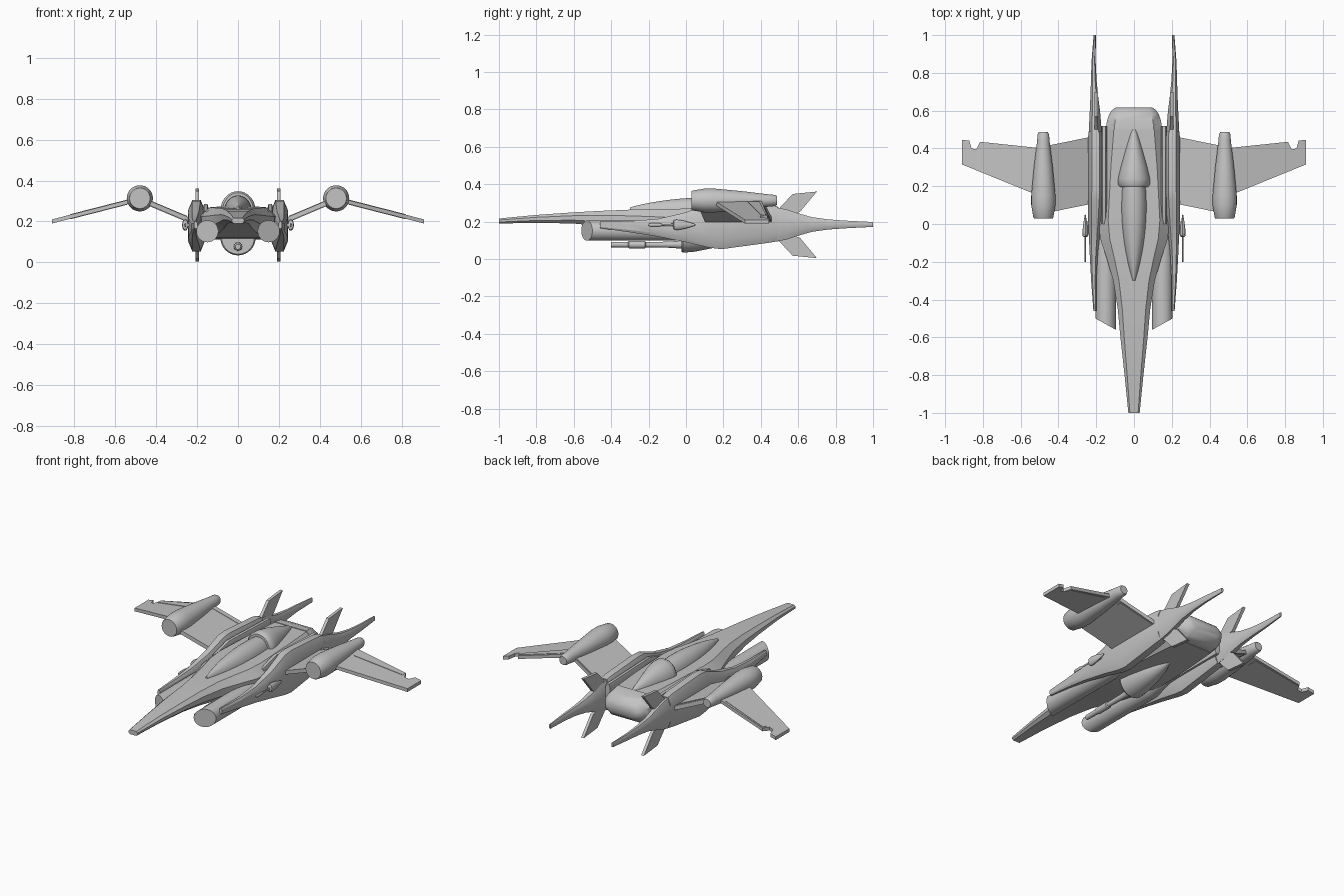
import bpy, bmesh, math

cube = bpy.data.objects.get("Cube")
if cube:
    bpy.data.objects.remove(cube)

grey = bpy.data.materials.new("hull_grey")
grey.use_nodes = True
colour = (0.55, 0.55, 0.55, 1)
grey.diffuse_color = colour
grey.node_tree.nodes["Principled BSDF"].inputs["Base Color"].default_value = colour


def loft(name, rings, mirror=False, angle=30):
    """Skin a list of closed rings, cap the ends and optionally mirror across x."""
    bm = bmesh.new()
    loops = [[bm.verts.new(p) for p in ring] for ring in rings]
    for a, b in zip(loops, loops[1:]):
        for i in range(len(a)):
            j = (i + 1) % len(a)
            bm.faces.new((a[i], a[j], b[j], b[i]))
    bm.faces.new(loops[0])
    bm.faces.new(loops[-1])
    bmesh.ops.recalc_face_normals(bm, faces=bm.faces)
    mesh = bpy.data.meshes.new(name)
    bm.to_mesh(mesh)
    bm.free()
    mesh.materials.append(grey)
    obj = bpy.data.objects.new(name, mesh)
    bpy.context.collection.objects.link(obj)
    if mirror:
        obj.modifiers.new("Mirror", "MIRROR")
    bpy.ops.object.select_all(action="DESELECT")
    obj.select_set(True)
    bpy.context.view_layer.objects.active = obj
    bpy.ops.object.shade_smooth_by_angle(angle=math.radians(angle))
    return obj


def lathe(name, x, z, profile, mirror=False, squash=1, slant=0, n=32):
    """Round body along y from (y, radius) pairs; slant skews the first ring."""
    rings = []
    for k, (y, r) in enumerate(profile):
        ring = []
        for i in range(n):
            a = math.tau * i / n
            dx = r * squash * math.cos(a)
            ring.append((x + dx, y + (slant * dx if k == 0 else 0), z + r * math.sin(a)))
        rings.append(ring)
    return loft(name, rings, mirror)


def chamfered(x, y, w, bottom, top, flat, cut):
    """Eight-sided section at station y."""
    c = cut * (top - bottom)
    f = w * flat
    return [(x + f, y, top), (x + w, y, top - c), (x + w, y, bottom + c), (x + f, y, bottom),
            (x - f, y, bottom), (x - w, y, bottom + c), (x - w, y, top - c), (x - f, y, top)]


def slab(name, outline, normal_axis, thickness):
    """Plate from an outline of 3D points, thickened both ways along an axis."""
    rings = []
    for s in (-1, 1):
        rings.append([tuple(v + s * thickness / 2 * (k == normal_axis)
                            for k, v in enumerate(p)) for p in outline])
    return loft(name, rings, True)


# Fuselage: y, half width, bottom, top
hull = [(-1, .03, .19, .217), (-.8, .05, .194, .236), (-.6, .072, .19, .25),
        (-.45, .086, .175, .258), (-.3, .11, .155, .264), (-.18, .145, .135, .266),
        (-.08, .178, .12, .268), (.02, .19, .115, .27), (.3, .17, .112, .27),
        (.53, .145, .112, .268)]
loft("fuselage", [chamfered(0, y, w, b, t, .72, .3) for y, w, b, t in hull])

# Rounded stern
stern = [(.5, .15, .112, .272), (.545, .143, .116, .268), (.58, .132, .13, .255),
         (.605, .115, .15, .235), (.617, .095, .17, .213)]
loft("stern", [chamfered(0, y, w, b, t, .7, .3) for y, w, b, t in stern], angle=40)


# Canopy glass and the teardrop fairing behind it
def dome(name, stations, base):
    rings = []
    for y, w, h in stations:
        rings.append([(w * math.cos(math.tau * i / 32), y,
                       base + h * math.sin(math.tau * i / 32)) for i in range(32)])
    loft(name, rings, angle=50)


glass = []
for i in range(13):
    t = i / 12
    bulge = math.sin(math.pi * (.02 + .66 * t)) ** .8
    glass.append((-.3 + .54 * t, .068 * bulge, .02 + .058 * bulge))
dome("canopy", glass, .25)
dome("canopy_fairing", [(.195, .075, .088), (.21, .086, .096), (.24, .086, .096),
                        (.3, .072, .086), (.4, .044, .058), (.48, .02, .032),
                        (.515, .004, .012)], .252)

# Side booms: y, centre x, half width, bottom, top
boom = [(-.46, .207, .008, .165, .2), (-.3, .213, .014, .143, .203),
        (-.15, .213, .022, .12, .215), (0, .208, .034, .09, .25),
        (.13, .204, .04, .06, .3), (.19, .203, .041, .053, .305),
        (.45, .203, .041, .088, .288), (.49, .203, .037, .095, .28)]
loft("side_boom", [chamfered(x, y, w, b, t, .5, .2) for y, x, w, b, t in boom], True)
loft("boom_inner_rail", [chamfered(.158, y, .014, .13, t, .6, .12)
                         for y, t in ((.0, .25), (.13, .285), (.52, .272))], True)

# Tail spikes: y, centre x, half width, half height
spike = [(.49, .205, .034, .09), (.54, .206, .031, .08), (.6, .207, .027, .06),
         (.67, .21, .021, .04), (.76, .213, .015, .027), (.86, .214, .011, .02),
         (1, .208, .006, .013)]
loft("tail_spike", [chamfered(x, y, w, .185 - h, .185 + h, .5, .25)
                    for y, x, w, h in spike], True)

# Upper and lower tail fins
for name, sign in (("upper_fin", 1), ("lower_fin", -1)):
    side = [(.45, .07), (.5, .09), (.57, .165), (.7, .178), (.61, .07), (.56, .05)]
    slab(name, [(.2, y, .183 + sign * h) for y, h in side], 0, .018)

# Intake tubes with raked mouths
lathe("intake_tube", .15, .152, [(-.53, .054), (-.3, .054), (-.02, .054), (.1, .03)],
      True, slant=.55)

# Gull wings, height following the span
def wing(name, outline, thickness):
    def height(x):
        return .2 + (x - .22) * .42 if x < .48 else .31 - (x - .48) * .256
    return slab(name, [(x, y, height(x)) for x, y in outline], 2, thickness)


wing("inner_wing", [(.21, .11), (.48, .055), (.48, .41), (.21, .465)], .024)
wing("outer_wing", [(.48, .14), (.91, .315), (.91, .445), (.872, .442), (.86, .4),
                    (.835, .395), (.815, .435), (.48, .4)], .02)
wing("wing_flap", [(.54, .33), (.82, .402), (.813, .428), (.54, .393)], .025)
wing("inner_flap", [(.25, .425), (.44, .385), (.44, .412), (.25, .45)], .03)

# Wing engines
lathe("wing_engine", .48, .313, [(.03, .05), (.035, .053), (.1, .064), (.15, .064),
                                (.3, .05), (.44, .033), (.475, .03), (.487, .024)], True)

# Belly turret and gun
lathe("belly_turret", 0, .12, [(-.025, .08), (-.015, .086), (.05, .08), (.15, .06),
                              (.24, .035), (.31, .005)])
lathe("belly_gun", 0, .077, [(-.4, .014), (-.31, .015), (-.305, .02), (-.22, .02),
                            (-.215, .014), (-.1, .016), (-.01, .022)], n=16)

# Side guns on the booms
lathe("side_gun", .258, .183, [(-.2, .005), (-.19, .009), (-.14, .009), (-.13, .005),
                              (-.07, .006), (-.065, .024), (-.05, .028), (-.01, .022),
                              (.05, .004)], True, squash=.55, n=16)
slab("side_gun_mount", [(.24, -.06, .183), (.258, -.06, .183), (.258, 0, .183),
                        (.24, .02, .183)], 2, .015)
